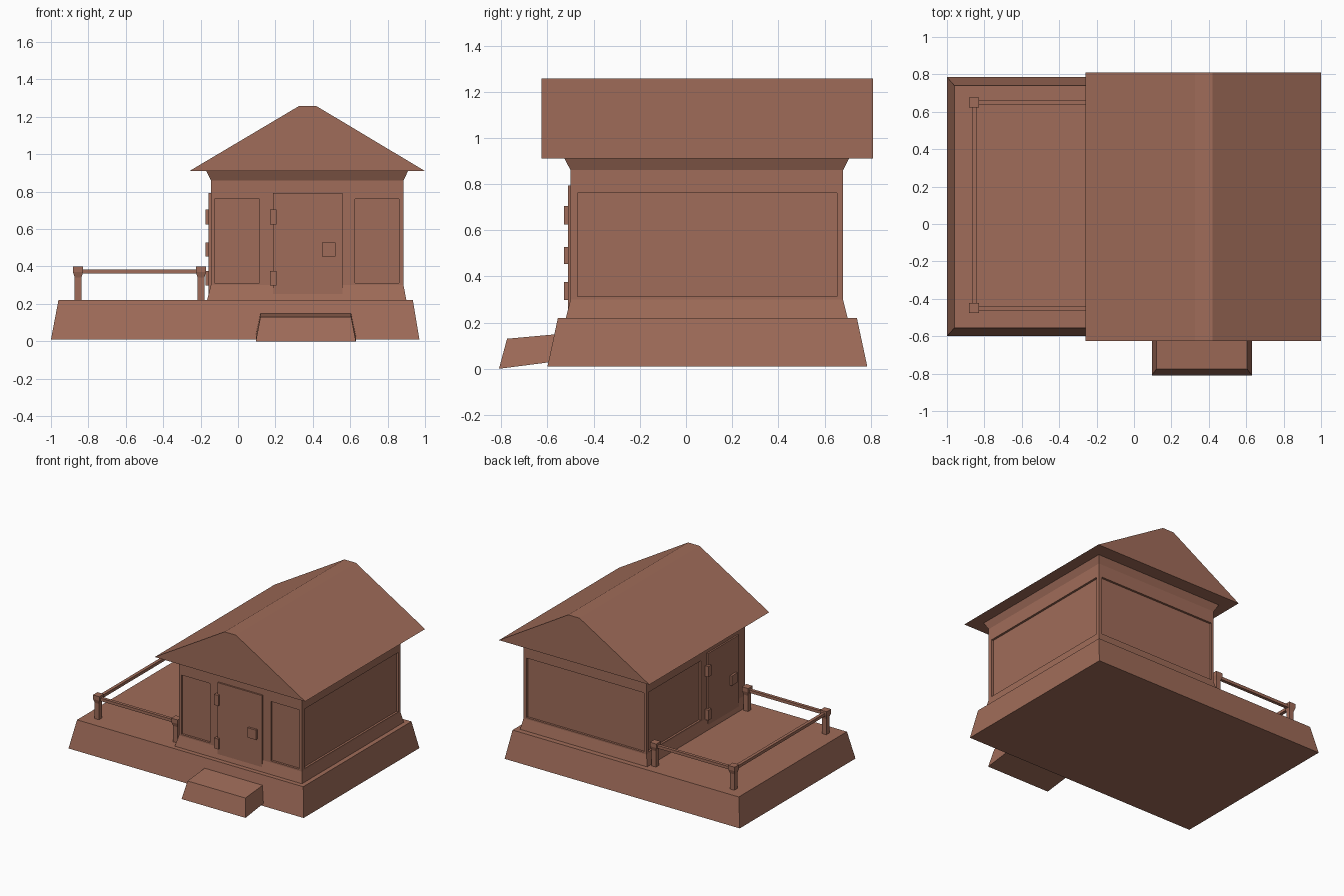
import bpy, bmesh

if "Cube" in bpy.data.objects:
    bpy.data.objects.remove(bpy.data.objects["Cube"])

clay = bpy.data.materials.new("clay_brown")
clay.diffuse_color = (0.35, 0.15, 0.10, 1)
clay.use_nodes = True
clay.node_tree.nodes["Principled BSDF"].inputs["Base Color"].default_value = clay.diffuse_color


def finish(name, bm):
    bmesh.ops.recalc_face_normals(bm, faces=bm.faces)
    mesh = bpy.data.meshes.new(name)
    bm.to_mesh(mesh)
    bm.free()
    mesh.materials.append(clay)
    obj = bpy.data.objects.new(name, mesh)
    bpy.context.collection.objects.link(obj)
    return obj


def add_loft(bm, levels):
    """Stack rectangles (x0, x1, y0, y1, z) into a closed solid."""
    rings = [[bm.verts.new(p) for p in ((a, c, z), (b, c, z), (b, d, z), (a, d, z))]
             for a, b, c, d, z in levels]
    for lo, hi in zip(rings, rings[1:]):
        for i in range(4):
            j = (i + 1) % 4
            bm.faces.new((lo[i], lo[j], hi[j], hi[i]))
    bm.faces.new(rings[0][::-1])
    bm.faces.new(rings[-1])


def loft(name, *levels):
    bm = bmesh.new()
    add_loft(bm, levels)
    return finish(name, bm)


def box(name, x, y, z):
    return loft(name, (*x, *y, z[0]), (*x, *y, z[1]))


# Tapered foundation
loft("foundation", (-1, 0.97, -0.6, 0.785, 0.01), (-0.96, 0.935, -0.555, 0.74, 0.22))

# Tilted front step
step = loft("front_step", (0.095, 0.63, -0.81, -0.5, 0), (0.12, 0.605, -0.775, -0.5, 0.13))
for v in step.data.vertices:
    if v.co.y > -0.6:
        v.co.z += 0.04 if v.co.z < 0.05 else 0.025

# Walls, flared at the foot and under the eaves
walls = loft("walls",
             (-0.165, 0.90, -0.52, 0.70, 0.22),
             (-0.145, 0.885, -0.5, 0.68, 0.30),
             (-0.145, 0.885, -0.5, 0.68, 0.86),
             (-0.17, 0.91, -0.527, 0.707, 0.912))

# Sunken wall panels, cut from all four sides
D, Z0, Z1 = 0.016, 0.312, 0.762
cut = bmesh.new()
for x0, x1, y0, y1 in (
        (-0.125, 0.115, -0.6, -0.5 + D),
        (0.625, 0.86, -0.6, -0.5 + D),
        (0.885 - D, 1.0, -0.47, 0.655),
        (-0.125, 0.86, 0.68 - D, 0.8),
        (-0.25, -0.145 + D, 0.03, 0.655)):
    add_loft(cut, [(x0, x1, y0, y1, Z0), (x0, x1, y0, y1, Z1)])
cutter = finish("panel_cutter", cut)
cutter.hide_render = True
mod = walls.modifiers.new("panels", 'BOOLEAN')
mod.operation = 'DIFFERENCE'
mod.solver = 'EXACT'
mod.object = cutter
bpy.context.view_layer.objects.active = walls
bpy.ops.object.modifier_apply(modifier=mod.name)
bpy.data.objects.remove(cutter)

# Roof with a flat ridge
bm = bmesh.new()
profile = ((-0.26, 0.91), (1.0, 0.91), (0.42, 1.257), (0.325, 1.257))
front = bm.faces.new([bm.verts.new((x, -0.625, z)) for x, z in profile])
ext = bmesh.ops.extrude_face_region(bm, geom=[front], use_keep_orig=True)["geom"]
bmesh.ops.translate(bm, vec=(0, 1.435, 0),
                    verts=[v for v in ext if isinstance(v, bmesh.types.BMVert)])
finish("roof", bm)


# Doors with two hinges and a square handle; u runs along the wall from the hinge
def door(side, place):
    for part, u, out, z in (
            ("door", (0, 0.37), 0.012, (0.24, 0.793)),
            ("lower_hinge", (-0.018, 0.017), 0.028, (0.297, 0.375)),
            ("upper_hinge", (-0.018, 0.017), 0.028, (0.625, 0.705)),
            ("handle", (0.262, 0.332), 0.028, (0.453, 0.527))):
        x, y = place(u, out)
        box(f"{side}_{part}", x, y, z)


door("front", lambda u, o: ((0.188 + u[0], 0.188 + u[1]), (-0.5 - o, -0.49)))
door("side", lambda u, o: ((-0.145 - o, -0.135), (-0.04 - u[1], -0.04 - u[0])))

# Deck railing: flared posts and three rails
XO, XI, YF, YB = -0.855, -0.198, -0.45, 0.65
for x in (XO, XI):
    for y in (YF, YB):
        loft("railing_post", *[(x - r, x + r, y - r, y + r, z)
                               for r, z in ((0.018, 0.215), (0.018, 0.34), (0.027, 0.37), (0.027, 0.40))])
R, RZ = 0.012, (0.362, 0.384)
box("front_rail", (XO, XI), (YF - R, YF + R), RZ)
box("back_rail", (XO, XI), (YB - R, YB + R), RZ)
box("left_rail", (XO - R, XO + R), (YF, YB), RZ)
